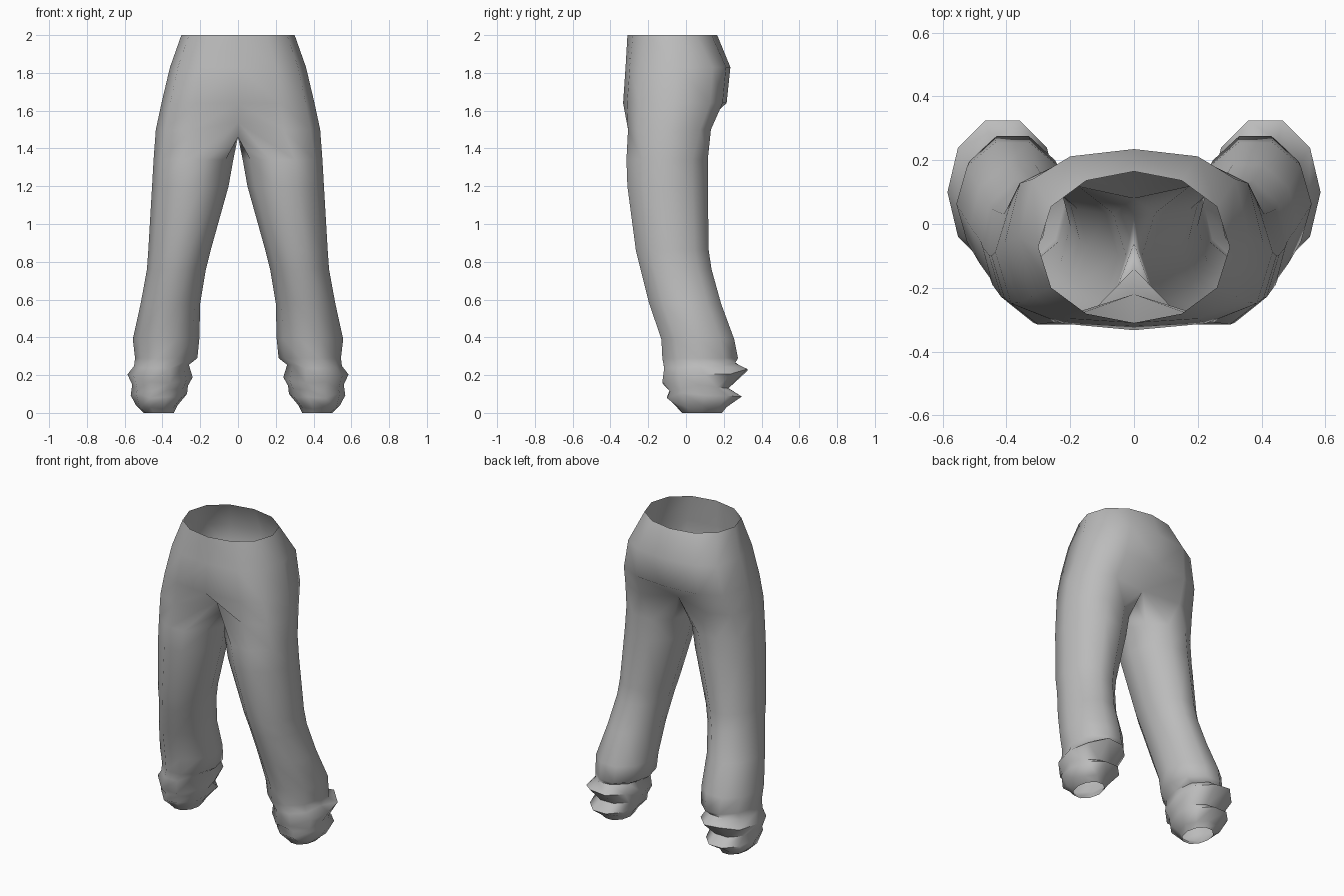
import bpy, bmesh, math, random

cube = bpy.data.objects.get("Cube")
if cube:
    bpy.data.objects.remove(cube, do_unlink=True)
random.seed(4)

fabric = bpy.data.materials.new("grey fabric")
fabric.use_nodes = True
GREY = (0.5, 0.5, 0.5, 1)
fabric.diffuse_color = GREY
fabric.node_tree.nodes["Principled BSDF"].inputs["Base Color"].default_value = GREY


def power(value, exponent):
    return math.copysign(abs(value) ** exponent, value)


def hip_ring(z, half_width, front, back, px, py):
    """Half of the waist outline, front centre round to back centre."""
    points = []
    for i in range(7):
        a = math.radians(-90 + 30 * i)
        x = half_width * power(math.cos(a), px) if 0 < i < 6 else 0
        points.append((x, (front + back) / 2 + (back - front) / 2 * power(math.sin(a), py), z))
    return points


def leg_ring(z, inner, outer, front, back, tilt=0, crumple=0):
    """Closed ten-sided outline of one leg; tilt raises the back."""
    points = []
    for i in range(10):
        a = math.radians(-108 + 36 * i)
        fold = crumple * random.uniform(-1, 1)
        x = (inner + outer) / 2 + (outer - inner) / 2 * math.cos(a)
        y = (front + back) / 2 + (back - front) / 1.9 * math.sin(a)
        points.append((x, y, max(0, z + tilt * math.sin(a) + fold)))
    return points


# Waist and seat: height, half width, front, back, corner roundness
hips = [
    (2.0, 0.30, -0.31, 0.165, 1, 0.9),
    (1.83, 0.36, -0.32, 0.235, 0.85, 0.6),
    (1.64, 0.405, -0.333, 0.215, 0.85, 0.55),
]
# Leg: height, inner x, outer x, front, back, tilt, crumple
legs = [
    (1.34, 0.025, 0.447, -0.315, 0.115),
    (1.2, 0.05, 0.455, -0.31, 0.115),
    (0.86, 0.145, 0.475, -0.265, 0.12),
    (0.76, 0.17, 0.482, -0.24, 0.135),
    (0.58, 0.2, 0.515, -0.195, 0.185),
    (0.39, 0.205, 0.557, -0.13, 0.255),
    (0.29, 0.215, 0.545, -0.125, 0.275),
    (0.25, 0.26, 0.55, -0.115, 0.26, 0.01, 0.01),
    (0.195, 0.24, 0.585, -0.125, 0.325, 0.025, 0.015),
    (0.135, 0.265, 0.56, -0.085, 0.225, 0.01, 0.015),
    (0.095, 0.27, 0.568, -0.1, 0.295, 0.005, 0.015),
    (0.03, 0.32, 0.54, -0.04, 0.215, 0, 0.01),
    (0.0, 0.34, 0.5, -0.02, 0.19),
]

bm = bmesh.new()


def bridge(upper, lower, closed):
    n = len(upper)
    for i in range(n if closed else n - 1):
        j = (i + 1) % n
        bm.faces.new((upper[i], lower[i], lower[j], upper[j]))


# Seat rings, ending in the ring where the legs part
rings = [hip_ring(*h) for h in hips]
split = hip_ring(1.5, 0.435, -0.325, 0.15, 0.85, 0.55)
split[0], split[6] = (0, -0.22, 1.54), (0, 0.08, 1.52)
rings.append(split)
verts = [[bm.verts.new(p) for p in ring] for ring in rings]
for upper, lower in zip(verts, verts[1:]):
    bridge(upper, lower, False)

# Crotch seam closes the top of the leg
seam = [bm.verts.new((0, y, 1.46)) for y in (0.02, -0.06, -0.14)]
above = verts[-1] + seam
for spec in legs:
    ring = [bm.verts.new(p) for p in leg_ring(*spec)]
    bridge(above, ring, True)
    above = ring
bmesh.ops.recalc_face_normals(bm, faces=bm.faces)
if sum(f.normal.x * f.calc_center_median().x for f in bm.faces if f.calc_center_median().z > 1.6) < 0:
    bmesh.ops.reverse_faces(bm, faces=bm.faces)

mesh = bpy.data.meshes.new("trousers")
bm.to_mesh(mesh)
bm.free()
mesh.materials.append(fabric)
trousers = bpy.data.objects.new("trousers", mesh)
bpy.context.collection.objects.link(trousers)
bpy.ops.object.select_all(action="DESELECT")
trousers.select_set(True)
bpy.context.view_layer.objects.active = trousers
bpy.ops.object.shade_smooth_by_angle(angle=math.radians(70))

# Other half
mirror = trousers.modifiers.new("other half", "MIRROR")
mirror.use_clip = True
mirror.merge_threshold = 0.001
